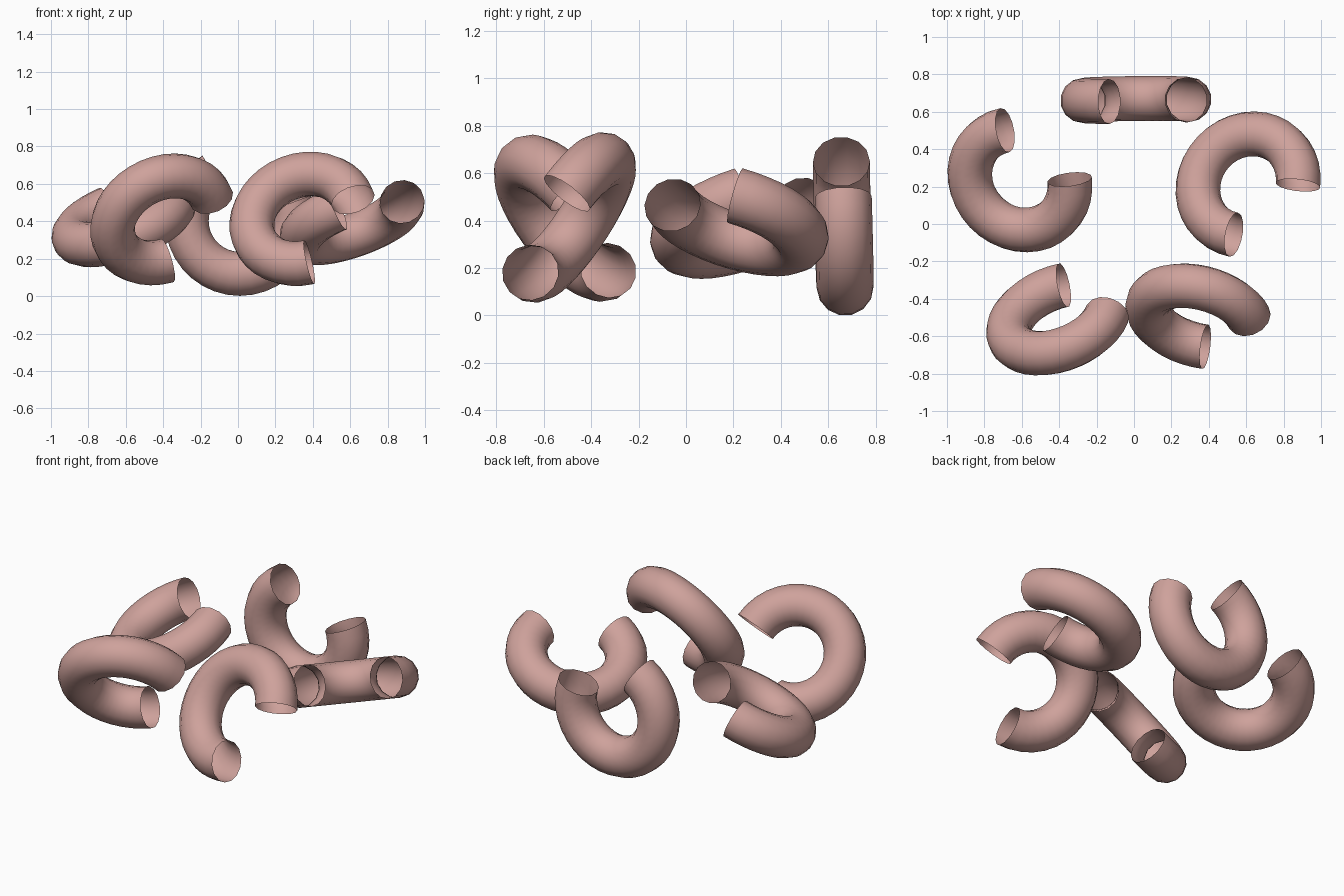
import bpy, bmesh, math
from mathutils import Matrix, Vector

cube = bpy.data.objects.get("Cube")
if cube:
    bpy.data.objects.remove(cube, do_unlink=True)

RING_R = 0.284     # centre line radius
TUBE_R = 0.12      # tube radius
ARC = math.radians(260)
GAP_HALF = math.radians(50)

# Dusty pink material
pink = bpy.data.materials.new("dusty pink")
pink.use_nodes = True
colour = (0.62, 0.36, 0.33, 1.0)
pink.diffuse_color = colour
pink.node_tree.nodes["Principled BSDF"].inputs["Base Color"].default_value = colour

# Open-ended tube arc: a circle spun around Z, with the gap facing +X
bm = bmesh.new()
bmesh.ops.create_circle(bm, segments=14, radius=TUBE_R)
placement = (Matrix.Rotation(GAP_HALF, 4, 'Z')
             @ Matrix.Translation((RING_R, 0, 0))
             @ Matrix.Rotation(math.pi / 2, 4, 'X'))
bmesh.ops.transform(bm, matrix=placement, verts=bm.verts)
bmesh.ops.spin(bm, geom=bm.verts[:] + bm.edges[:], cent=(0, 0, 0),
               axis=(0, 0, 1), angle=ARC, steps=26)
bmesh.ops.recalc_face_normals(bm, faces=bm.faces)
# Make sure the normals point away from the tube's centre line
probe = bm.faces[:][0]
mid = probe.calc_center_median()
core = Vector((mid.x, mid.y, 0)).normalized() * RING_R
if probe.normal.dot(mid - core) < 0:
    bmesh.ops.reverse_faces(bm, faces=bm.faces)
for f in bm.faces:
    f.smooth = True
tube_mesh = bpy.data.meshes.new("curved_tube")
bm.to_mesh(tube_mesh)
bm.free()
tube_mesh.materials.append(pink)


def add_tube(name, centre, end_a, end_b):
    """Place a tube from its ring centre and the middles of its two ends."""
    centre, a, b = Vector(centre), Vector(end_a), Vector(end_b)
    y = (a - b).normalized()
    x = (a + b) / 2 - centre
    x = (x - y * x.dot(y)).normalized()
    z = x.cross(y)
    obj = bpy.data.objects.new(name, tube_mesh)
    bpy.context.collection.objects.link(obj)
    basis = Matrix((x, y, z)).transposed().to_4x4()
    obj.matrix_world = Matrix.Translation(centre) @ basis


# Five tubes lying around a circle: centre, first end, second end
add_tube("back_tube", (0.01, 0.663, 0.403), (-0.133, 0.655, 0.647), (0.278, 0.663, 0.497))
add_tube("back_right_tube", (-0.61, 0.237, 0.405), (-0.695, 0.505, 0.47), (-0.34, 0.235, 0.505))
add_tube("back_left_tube", (0.61, 0.21, 0.408), (0.875, 0.205, 0.505), (0.525, -0.065, 0.465))
add_tube("front_right_tube", (-0.402, -0.505, 0.41), (-0.375, -0.315, 0.175), (-0.14, -0.47, 0.51))
add_tube("front_left_tube", (0.35, -0.495, 0.413), (0.385, -0.665, 0.17), (0.62, -0.51, 0.505))
